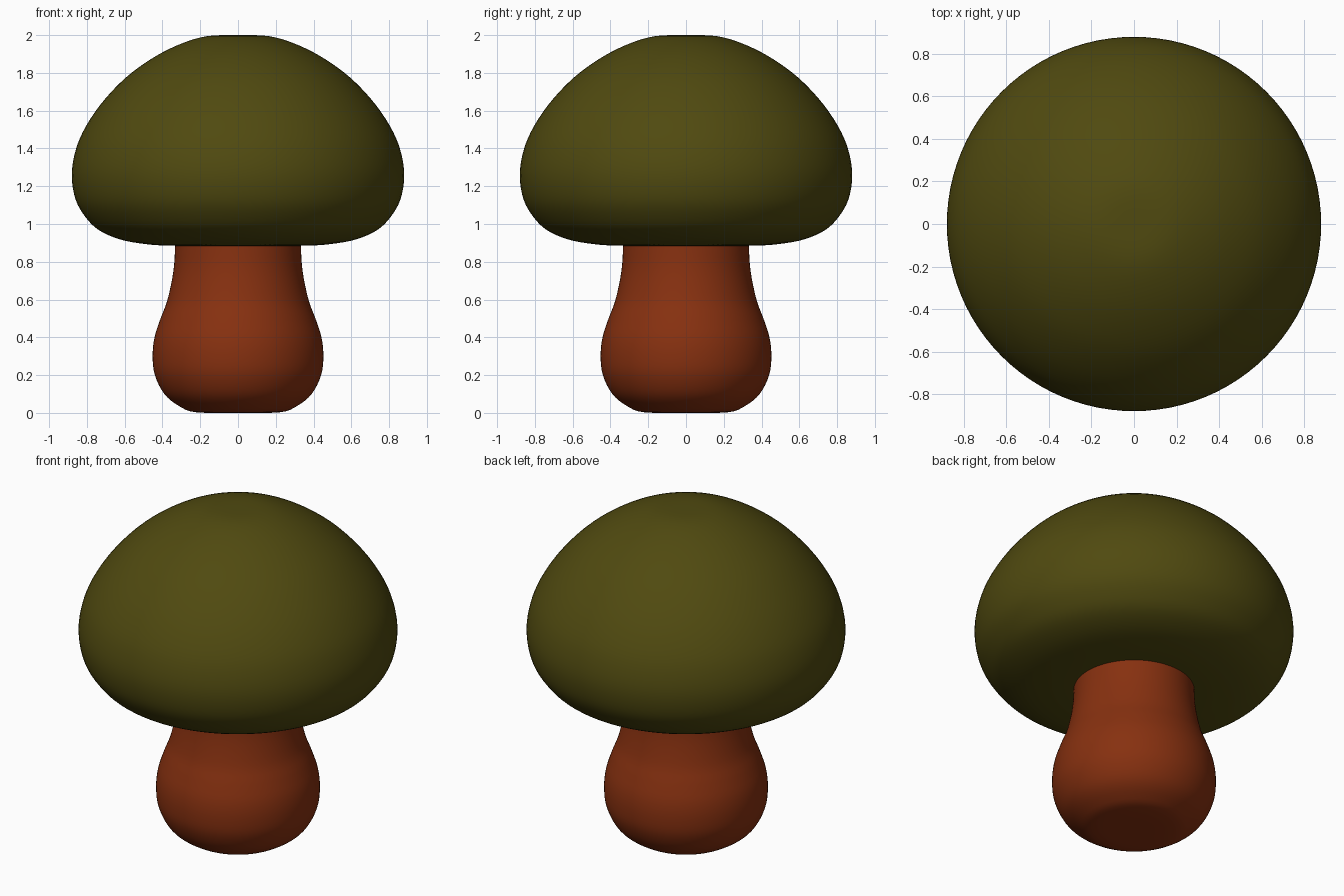
import bpy
import bmesh
import math
from mathutils import Vector

cube = bpy.data.objects.get("Cube")
if cube:
    bpy.data.objects.remove(cube, do_unlink=True)

SEGMENTS = 96
STEPS = 4


def make_material(name, color):
    mat = bpy.data.materials.new(name)
    mat.use_nodes = True
    mat.diffuse_color = (*color, 1)
    bsdf = mat.node_tree.nodes["Principled BSDF"]
    bsdf.inputs["Base Color"].default_value = (*color, 1)
    bsdf.inputs["Roughness"].default_value = 0.8
    return mat


def smooth_profile(points):
    """Rounded path through (radius, height) points."""
    pts = [Vector(p) for p in points]
    pts = [pts[0]] + pts + [pts[-1]]
    path = []
    for a, b, c, d in zip(pts, pts[1:], pts[2:], pts[3:]):
        for i in range(STEPS):
            t = i / STEPS
            path.append(b + (c - a) * t / 2
                        + (a - b * 2.5 + c * 2 - d / 2) * t ** 2
                        + ((b - c) * 3 + d - a) * t ** 3 / 2)
    return path + [pts[-1]]


def lathe(name, points, mat):
    """Spin a profile around the z axis."""
    bm = bmesh.new()
    verts = [bm.verts.new((max(p.x, 0), 0, p.y)) for p in smooth_profile(points)]
    edges = [bm.edges.new(pair) for pair in zip(verts, verts[1:])]
    bmesh.ops.spin(bm, geom=verts + edges, cent=(0, 0, 0), axis=(0, 0, 1),
                   angle=math.tau, steps=SEGMENTS, use_merge=True)
    bmesh.ops.remove_doubles(bm, verts=bm.verts[:], dist=0.0001)
    bmesh.ops.recalc_face_normals(bm, faces=bm.faces[:])
    mesh = bpy.data.meshes.new(name)
    bm.to_mesh(mesh)
    bm.free()
    mesh.materials.append(mat)
    obj = bpy.data.objects.new(name, mesh)
    bpy.context.collection.objects.link(obj)
    bpy.ops.object.select_all(action="DESELECT")
    obj.select_set(True)
    bpy.context.view_layer.objects.active = obj
    bpy.ops.object.shade_smooth_by_angle(angle=math.radians(50))
    return obj


olive = make_material("olive cap", (0.08, 0.068, 0.005))
rust = make_material("rust stem", (0.24, 0.03, 0.005))

# Domed cap with a nearly flat underside
lathe("cap", [(0, 0.885), (0.35, 0.885), (0.5, 0.895), (0.63, 0.92), (0.74, 0.97),
              (0.81, 1.04), (0.86, 1.13), (0.88, 1.25), (0.865, 1.37),
              (0.82, 1.49), (0.73, 1.63), (0.6, 1.77), (0.45, 1.88),
              (0.3, 1.955), (0.16, 1.995), (0, 2)], olive)

# Bulbous stem, tucked into the cap
lathe("stem", [(0, 0), (0.22, 0.003), (0.31, 0.035), (0.39, 0.1), (0.44, 0.2),
               (0.452, 0.3), (0.442, 0.4), (0.41, 0.5), (0.373, 0.6),
               (0.342, 0.75), (0.333, 0.88), (0.333, 0.92)], rust)
